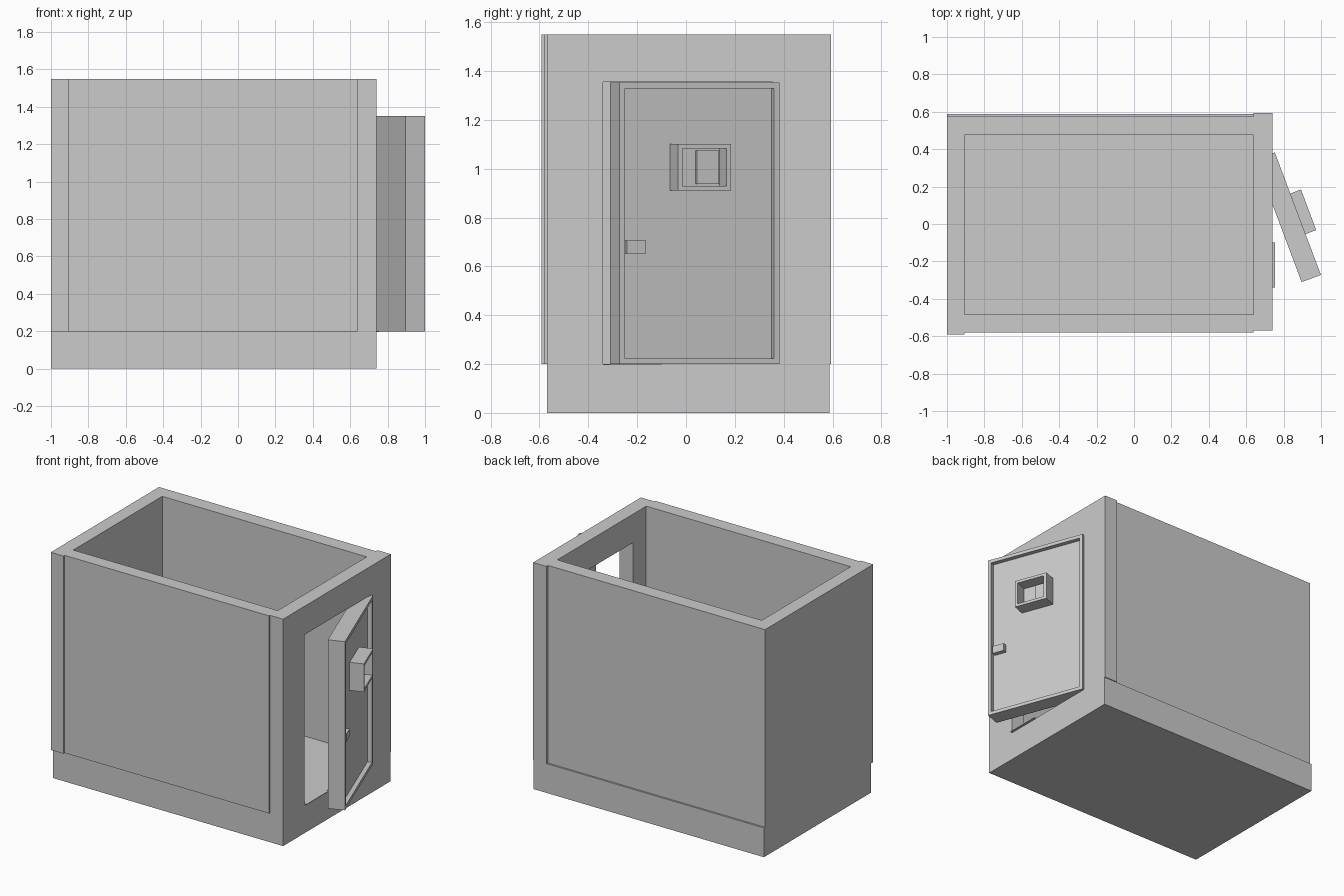
import bpy, bmesh, math

if "Cube" in bpy.data.objects:
    bpy.data.objects.remove(bpy.data.objects["Cube"])


def finish(name, bm, parent=None):
    bmesh.ops.recalc_face_normals(bm, faces=bm.faces)
    mesh = bpy.data.meshes.new(name)
    bm.to_mesh(mesh)
    bm.free()
    ob = bpy.data.objects.new(name, mesh)
    bpy.context.collection.objects.link(ob)
    ob.parent = parent
    return ob


def box(name, x, y, z, parent=None, border=0, depth=0):
    """Box from ranges; optional framed recess in its +x face."""
    bm = bmesh.new()
    bmesh.ops.create_cube(bm, size=1)
    for v in bm.verts:
        v.co = [r[0] + (c + 0.5) * (r[1] - r[0]) for c, r in zip(v.co, (x, y, z))]
    if border:
        bm.normal_update()
        face = max(bm.faces, key=lambda f: f.normal.x)
        bmesh.ops.inset_individual(bm, faces=[face], thickness=border)
        inner = bmesh.ops.extrude_discrete_faces(bm, faces=[face])["faces"][0]
        bmesh.ops.translate(bm, vec=(-depth, 0, 0), verts=inner.verts)
    return finish(name, bm, parent)


# Floor slab and the three plain walls
FLOOR, TOP = 0.2, 1.55
box("floor_slab", (-1, 0.74), (-0.57, 0.587), (0, FLOOR))
box("left_wall", (-1, -0.905), (-0.592, 0.575), (FLOOR, TOP))
box("front_wall", (-0.905, 0.64), (-0.58, -0.485), (FLOOR, TOP))
box("back_wall", (-0.905, 0.64), (0.475, 0.575), (FLOOR, TOP))

# Right wall: profile around the doorway, extruded through its thickness
profile = [(-0.57, FLOOR), (-0.34, FLOOR), (-0.34, 1.355), (0.355, 1.355),
           (0.355, FLOOR), (0.593, FLOOR), (0.593, TOP), (-0.57, TOP)]
bm = bmesh.new()
face = bm.faces.new([bm.verts.new((0.64, y, z)) for y, z in profile])
ext = bmesh.ops.extrude_face_region(bm, geom=[face])["geom"]
bmesh.ops.translate(bm, vec=(0.1, 0, 0),
                    verts=[g for g in ext if isinstance(g, bmesh.types.BMVert)])
finish("right_wall", bm)

# Thin sill lip at the foot of the doorway
box("door_sill", (0.70, 0.755), (-0.34, -0.10), (0.197, 0.201))

# Door standing ajar: local origin is the outer hinge edge
door = box("door", (-0.11, 0), (-0.70, 0), (0.2, 1.352), border=0.033, depth=0.03)
door.location = (0.753, 0.383, 0)
door.rotation_euler.z = math.radians(20.6)

# Viewing hatch with a half-open shutter, and the latch
box("hatch_frame", (-0.03, 0.061), (-0.467, -0.235), (0.91, 1.102), door,
    border=0.027, depth=0.086)
box("hatch_shutter", (-0.028, -0.01), (-0.358, -0.262), (0.937, 1.075), door)
box("latch", (-0.03, 0), (-0.667, -0.585), (0.652, 0.705), door)
